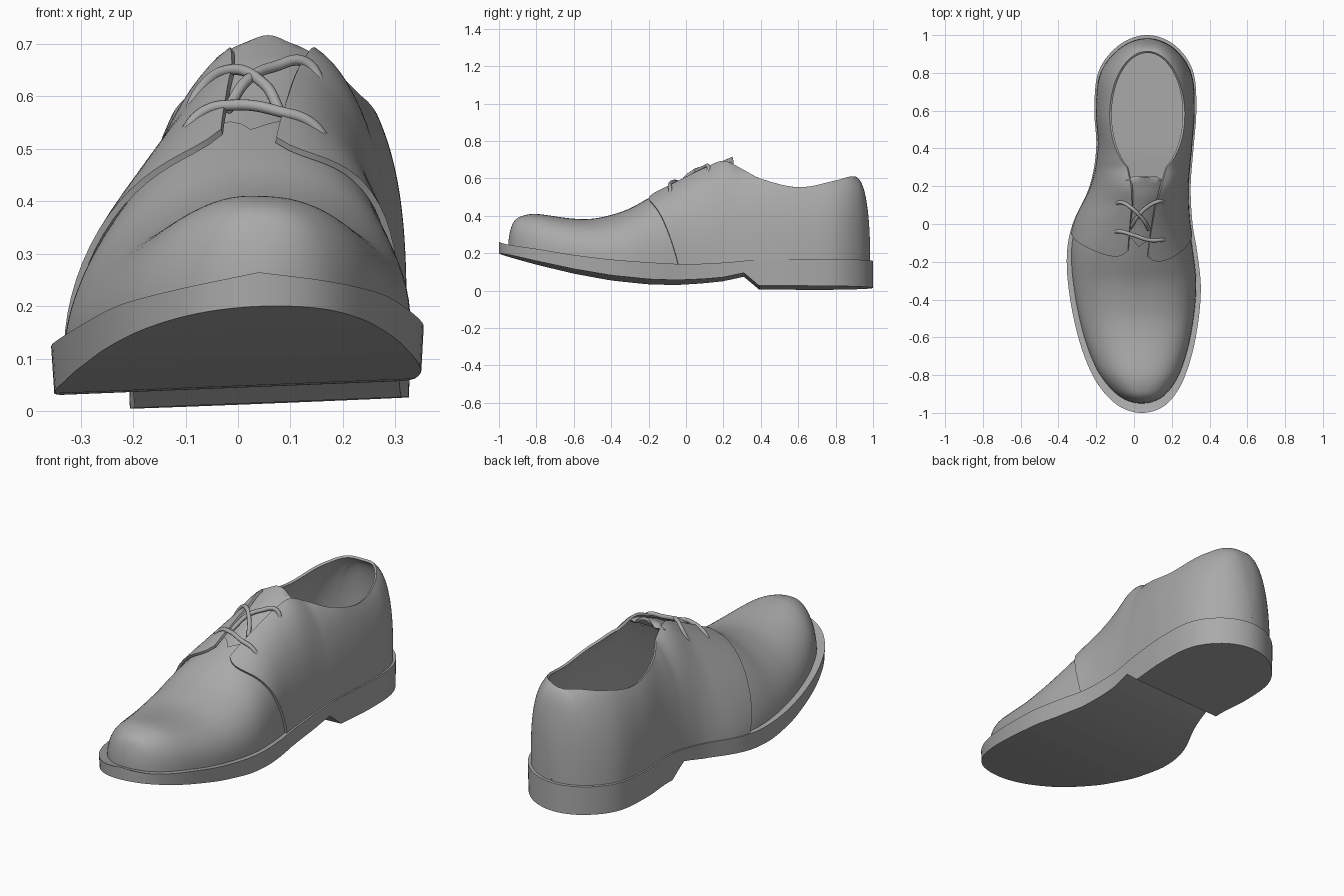
import bpy, bmesh, math

cube = bpy.data.objects.get("Cube")
if cube:
    bpy.data.objects.remove(cube)

grey = bpy.data.materials.new("plain_grey")
grey.use_nodes = True
TONE = (0.4, 0.4, 0.4, 1)
grey.diffuse_color = TONE
grey.node_tree.nodes["Principled BSDF"].inputs["Base Color"].default_value = TONE

TOE, BACK, RIM = -0.95, 0.978, 0.91      # ends of the upper, back of the opening

# Profiles along the length: (y, value)
LEFT = [(-1, .04), (-.97, -.07), (-.9, -.152), (-.8, -.22), (-.6, -.295), (-.35, -.345), (-.15, -.355),
        (0, -.325), (.2, -.235), (.4, -.2), (.6, -.21), (.8, -.19), (.93, -.1), (1, .07)]
RIGHT = [(-1, .04), (-.97, .15), (-.9, .22), (-.8, .272), (-.6, .327), (-.35, .354), (-.15, .335),
         (0, .31), (.2, .3), (.4, .315), (.6, .33), (.8, .315), (.93, .235), (1, .07)]
SOLE_TOP = [(-1, .265), (-.8, .215), (-.6, .18), (-.4, .155), (-.2, .14), (0, .132), (.2, .14), (.4, .155), (1, .158)]
SOLE_BASE = [(-1, .2), (-.8, .15), (-.6, .105), (-.4, .07), (-.2, .05), (-.05, .046), (.1, .053),
             (.2, .062), (.31, .085), (.39, .016), (1, .014)]
RIDGE = [(TOE, .235), (-.94, .32), (-.92, .37), (-.88, .398), (-.8, .41), (-.6, .385), (-.5, .385), (-.4, .405),
         (-.3, .44), (-.2, .495), (-.1, .547), (0, .597), (.1, .645), (.2, .683), (.3, .64), (.4, .59), (.6, .545),
         (.8, .58), (.9, .6), (.94, .55), (.965, .43), (BACK, .2)]
MIDDLE = [(-1, .04), (-.6, .015), (-.2, .02), (0, .04), (.2, .065), (.6, .07), (1, .07)]
SQUARE = [(-1, 2.3), (-.6, 2.3), (-.2, 2.05), (.1, 1.95), (.4, 2.5), (1, 2.8)]
SLIT = [(-1, .05), (-.2, .05), (.1, .06), (.2, .075), (.3, .1), (.4, 0), (1, 0)]
TONGUE = [(-.3, .43), (-.2, .475), (0, .575), (.15, .665), (.25, .71)]


def linear(table, y):
    for (a, p), (b, q) in zip(table, table[1:]):
        if y <= b:
            return p + (q - p) * max(0, y - a) / (b - a)
    return table[-1][1]


def smooth(table, y):
    """Cubic through the table, measured by angle so that the ends come out round."""
    first, last = table[0][0], table[-1][0]

    def angle(v):
        return math.asin(max(-1, min(1, (2 * v - first - last) / (last - first))))
    k = [(angle(a), b) for a, b in table]
    t = angle(y)
    i = next(j for j in range(len(k) - 1) if t <= k[j + 1][0])

    def slope(j):
        a, b = k[max(0, j - 1)], k[min(len(k) - 1, j + 1)]
        return (b[1] - a[1]) / (b[0] - a[0])
    (a, p), (b, q) = k[i], k[i + 1]
    h = b - a
    f = (t - a) / h
    g = 1 - f
    return g * g * (1 + 2 * f) * p + f * f * (3 - 2 * f) * q + h * f * g * (g * slope(i) - f * slope(i + 1))


def tilt(x):
    return 0.04 * (x - 0.05)


def throat(y):
    """Half width of the opening."""
    d = 1 - ((y - 0.58) / (RIM - 0.58)) ** 2
    return max(linear(SLIT, y), 0.19 * math.sqrt(d) if d > 0 else 0)


def section(y, side):
    """Middle, half width, exponent and base height of the upper at y."""
    v = (y - TOE) / (BACK - TOE) * 2 - 1
    left, right = smooth(LEFT, v), smooth(RIGHT, v)
    mid, centre = smooth(MIDDLE, v), (left + right) / 2
    edge = centre + ((left if side < 0 else right) - centre) * 0.93
    power = smooth(SQUARE, y) + (0.25 if side > 0 else -0.3)
    return mid, max(0.0005, (edge - mid) * side), power, smooth(SOLE_TOP, y) - 0.012


def upper(y, side, u, opened, grow=0.0):
    """Point on the upper; u runs from the sole (0) to the top edge (1)."""
    mid, half, n, base = section(y, side)
    w = min(0.95, throat(y) / half) if opened else 0
    end = math.acos(w ** (n / 2))
    a = u * end
    s = max(0, math.cos(a)) ** (2 / n)
    rise = (math.sin(a) / math.sin(end)) ** (2 / n)
    top = max(base, smooth(RIDGE, y) + grow)
    x = mid + side * s * half * (1 + 3 * grow)
    return x, y, (base + tilt(x)) * (1 - rise) + top * rise


def surface(x, y):
    """Height of the quarters at a plan position."""
    side = 1 if x > smooth(MIDDLE, y) else -1
    mid, half, n, base = section(y, side)
    w = throat(y) / half
    s = max(w, min(1, abs(x - mid) / half))
    return base + (smooth(RIDGE, y) - base) * ((1 - s ** n) / (1 - w ** n)) ** (1 / n)


def finish(obj):
    obj.data.materials.append(grey)
    bpy.ops.object.select_all(action="DESELECT")
    obj.select_set(True)
    bpy.context.view_layer.objects.active = obj
    bpy.ops.object.convert(target="MESH")
    bpy.ops.object.shade_smooth_by_angle(angle=math.radians(40))


def sheet(name, grids, closed=False, thick=0.0):
    """Mesh from grids of points, with optional thickness."""
    bm = bmesh.new()
    for rows in grids:
        vs = [[bm.verts.new(p) for p in row] for row in rows]
        for r, q in zip(vs, vs[1:]):
            for i in range(len(r) - (0 if closed else 1)):
                j = (i + 1) % len(r)
                bm.faces.new((r[i], r[j], q[j], q[i]))
    bmesh.ops.remove_doubles(bm, verts=bm.verts, dist=0.0012)
    bmesh.ops.recalc_face_normals(bm, faces=bm.faces)
    mesh = bpy.data.meshes.new(name)
    bm.to_mesh(mesh)
    bm.free()
    obj = bpy.data.objects.new(name, mesh)
    bpy.context.collection.objects.link(obj)
    if thick:
        mod = obj.modifiers.new("thickness", "SOLIDIFY")
        mod.thickness = thick
        mod.offset = 0
    finish(obj)


def steps(n):
    return [i / n for i in range(n + 1)]


# Sole with the heel block stepped down at the back
rows = []
for y in sorted([-math.cos(math.pi * t) for t in steps(80)] + [0.31, 0.39]):
    a, b = smooth(LEFT, y), smooth(RIGHT, y)
    xs = [a + (b - a) * t for t in steps(8)]
    # the wall leans in slightly towards the ground
    low = [(0.05 + (x - 0.05) * 0.985, y, linear(SOLE_BASE, y) + tilt(x)) for x in xs]
    rows.append(low + [(x, y, smooth(SOLE_TOP, y) + tilt(x)) for x in reversed(xs)])
sheet("sole", [rows], closed=True)

# Insole seen through the opening
rows = []
for y in [-0.3 + 1.22 * t for t in steps(40)]:
    a, b = smooth(LEFT, y), smooth(RIGHT, y)
    m = (a + b) / 2
    rows.append([(m + (b - a) * 0.44 * k, y, smooth(SOLE_TOP, y) + 0.03) for k in (-1, 0, 1)])
sheet("insole", [rows])

# Vamp: the closed toe piece, reaching under the quarters
rows = []
around = [(-1, u) for u in steps(18)] + [(1, u) for u in reversed(steps(18)[:-1])]
for t in steps(70):
    row = []
    for side, u in around:
        y = TOE - (TOE + 0.12 * u ** 4) * (1 - math.cos(t * math.pi / 2))
        row.append(upper(y, side, u, False))
    rows.append(row)
sheet("vamp", [rows])


# Quarters: both sides, joined behind the heel and open at the throat
def front_edge(u, side):
    return -0.04 - (0.2 if side > 0 else 0.17) * u + 0.07 * u ** 10


grids = []
for side in (-1, 1):
    rows = []
    for t in steps(80) + [1 + s for s in steps(24)[1:]]:
        row = []
        for u in steps(18):
            start, stop = (front_edge(u, side), RIM) if t <= 1 else (RIM, BACK)
            y = start + (stop - start) * math.sin((t if t <= 1 else t - 1) * math.pi / 2)
            row.append(upper(y, side, u, True, 0.006))
        rows.append(row)
    grids.append(rows)
sheet("quarters", grids, thick=0.012)

# Tongue: arched strip under the laces with a rounded tip
rows = []
for t in steps(24):
    y = -0.18 + 0.43 * t
    half = 0.095 * min(1, 0.55 + 2.5 * math.sqrt(1 - t))
    rows.append([(smooth(MIDDLE, y) - 0.01 * t + half * k, y, linear(TONGUE, y) - 0.035 * k * k)
                 for k in [2 * s - 1 for s in steps(10)]])
sheet("tongue", [rows], thick=0.014)

# Laces: one straight bar and a crossed pair lying on the facings
LACES = {
    "lace_bar": [(-.115, -.045), (-.07, -.04), (.0, -.06), (.08, -.085), (.14, -.085), (.178, -.078)],
    "lace_cross_left": [(-.1, .095), (-.07, .115), (-.02, .09), (.05, .02), (.08, -.03)],
    "lace_cross_right": [(.165, .11), (.13, .12), (.07, .09), (.02, .04), (-.02, -.02)],
}
for name, path in LACES.items():
    curve = bpy.data.curves.new(name, "CURVE")
    curve.dimensions = "3D"
    curve.bevel_depth = 0.0105
    curve.bevel_resolution = 3
    curve.use_fill_caps = True
    line = curve.splines.new("BEZIER")
    line.bezier_points.add(len(path) - 1)
    for point, (x, y) in zip(line.bezier_points, path):
        lift = -0.012 if (x, y) in (path[0], path[-1]) else 0.016
        point.co = (x, y, surface(x, y) + lift)
        point.handle_left_type = point.handle_right_type = "AUTO"
    obj = bpy.data.objects.new(name, curve)
    bpy.context.collection.objects.link(obj)
    finish(obj)
